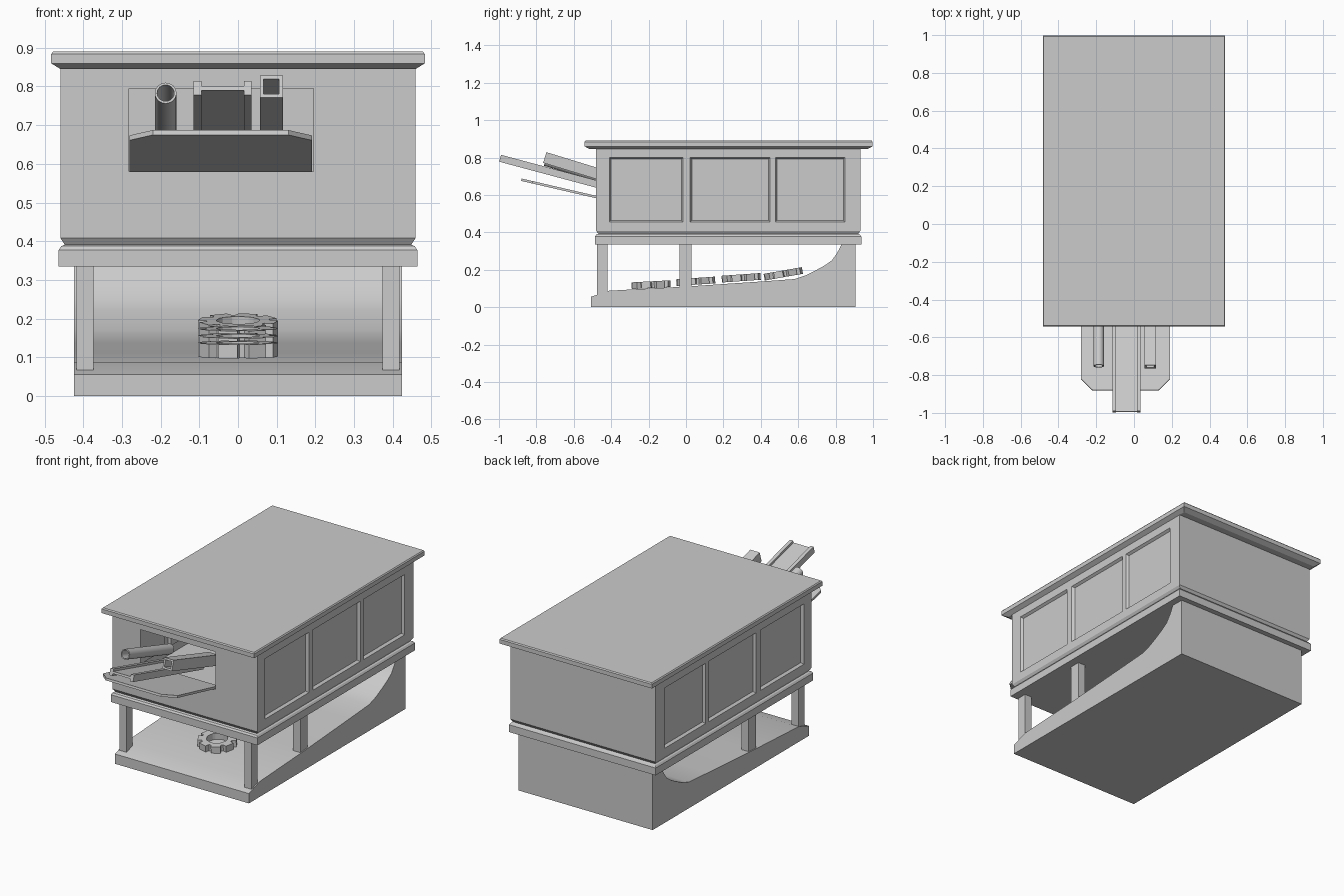
import bpy, bmesh, math
from mathutils import Matrix

if "Cube" in bpy.data.objects:
    bpy.data.objects.remove(bpy.data.objects["Cube"])

T, R = Matrix.Translation, Matrix.Rotation


def make(name, verts, faces, mat=Matrix()):
    me = bpy.data.meshes.new(name)
    me.from_pydata(verts, [], faces)
    bm = bmesh.new()
    bm.from_mesh(me)
    bmesh.ops.recalc_face_normals(bm, faces=bm.faces[:])
    bm.to_mesh(me)
    bm.free()
    ob = bpy.data.objects.new(name, me)
    bpy.context.collection.objects.link(ob)
    ob.matrix_world = mat
    return ob


def smooth(ob, deg=30):
    bpy.ops.object.select_all(action='DESELECT')
    ob.select_set(True)
    bpy.context.view_layer.objects.active = ob
    bpy.ops.object.shade_smooth_by_angle(angle=math.radians(deg))


def loft(name, rings, mat=Matrix()):
    """Closed solid through rings that have equal point counts."""
    n = len(rings[0])
    verts = [p for r in rings for p in r]
    faces = [(k * n + i, k * n + (i + 1) % n, (k + 1) * n + (i + 1) % n, (k + 1) * n + i)
             for k in range(len(rings) - 1) for i in range(n)]
    faces += [tuple(range(n)), tuple(range(len(verts) - n, len(verts)))]
    return make(name, verts, faces, mat)


def prism(name, pts, length, mat=Matrix()):
    return loft(name, [[(x, y, z) for x, y in pts] for z in (0, length)], mat)


def tube(name, outer, inner, length, mat):
    """Hollow extrusion between two matching outlines."""
    n = len(outer)
    rings = [(outer, 0), (outer, length), (inner, length), (inner, 0)]
    verts = [(x, y, z) for r, z in rings for x, y in r]
    faces = [(k * n + i, k * n + (i + 1) % n, (k + 1) % 4 * n + (i + 1) % n, (k + 1) % 4 * n + i)
             for k in range(4) for i in range(n)]
    return make(name, verts, faces, mat)


def rect(hx, y0, y1, z):
    return [(-hx, y0, z), (hx, y0, z), (hx, y1, z), (-hx, y1, z)]


def polar(r, degs):
    return [(r * math.cos(math.radians(a)), r * math.sin(math.radians(a))) for a in degs]


# Lid slab and the moulding band under the box
loft("lid", [rect(.459, -.515, .97, .845), rect(.483, -.543, .998, .86),
             rect(.483, -.543, .998, .884), rect(.478, -.538, .993, .89)])
loft("moulding", [rect(.464, -.487, .937, .335), rect(.464, -.487, .937, .377),
                  rect(.457, -.48, .93, .387), rect(.448, -.468, .92, .391),
                  rect(.459, -.48, .932, .408)])

# Hollow box: gridded walls, recessed side panels, open window in front
bm = bmesh.new()
panels = []
ZS = [.408, .455, .80, .847]


def wall(us, zs, to3d, window=None, recess=()):
    for i in range(len(us) - 1):
        for j in range(len(zs) - 1):
            if (i, j) == window:
                continue
            f = bm.faces.new([bm.verts.new(to3d(us[a], zs[b]))
                              for a, b in ((i, j), (i + 1, j), (i + 1, j + 1), (i, j + 1))])
            if (i, j) in recess:
                panels.append(f)


YS = [-.48, -.41, -.016, .022, .45, .478, .85, .932]
cells = [(1, 1), (3, 1), (5, 1)]
wall(YS, ZS, lambda u, z: (.459, u, z), recess=cells)
wall(YS[::-1], ZS, lambda u, z: (-.459, u, z), recess=cells)
wall([-.459, -.282, .195, .459], [.408, .58, .795, .847], lambda u, z: (u, -.48, z), window=(1, 1))
wall([.459, -.459], [.408, .847], lambda u, z: (u, .932, z))
bm.normal_update()
bmesh.ops.inset_individual(bm, faces=panels, thickness=.013, depth=-.014)
bmesh.ops.remove_doubles(bm, verts=bm.verts[:], dist=1e-4)
me = bpy.data.meshes.new("box_body")
bm.to_mesh(me)
bm.free()
bpy.context.collection.objects.link(bpy.data.objects.new("box_body", me))

# Sloped base that curves up at the back
profile = [(-.507, 0), (.907, 0), (.907, .335), (.832, .335), (.808, .29), (.78, .25), (.74, .222),
           (.69, .195), (.64, .17), (.58, .15), (.4, .137), (0, .11), (-.41, .088), (-.507, .056)]
side = Matrix(((0, 0, 1, -.424), (1, 0, 0, 0), (0, 1, 0, 0), (0, 0, 0, 1)))
smooth(prism("base", profile, .848, side))

# Posts, front and middle, on both sides
for s, sn in ((-1, "left"), (1, "right")):
    for y0, y1, yn in ((-.475, -.42, "front"), (-.034, .03, "middle")):
        xs = sorted((s * .373, s * .418))
        prism(f"{yn}_{sn}_post", [(xs[0], y0), (xs[1], y0), (xs[1], y1), (xs[0], y1)],
              .28, T((0, 0, .06)))

# Toothed rings lying on the slope
degs = [45 * t + d for t in range(8) for d in (-18, -14, 14, 18)]
root, tip = polar(.082, degs), polar(.104, degs)
gear = [tip[i] if i % 4 in (1, 2) else root[i] for i in range(len(degs))]
for k, (y, z, tilt) in enumerate(((-.187, .12, 3), (.052, .138, 4), (.295, .157, 4), (.52, .178, 10))):
    tube(f"toothed_ring_{k + 1}", gear, polar(.056, degs), .036,
         T((0, y, z)) @ R(math.radians(tilt), 4, 'X') @ R(math.radians(-15), 4, 'Z') @ T((0, 0, -.018)))


# Chutes sticking out of the window; local z runs back into the box
def chute(x, y, z, deg):
    return T((x, y, z)) @ R(-math.radians(90 + deg), 4, 'X')


circle = range(0, 360, 15)
smooth(tube("round_pipe", polar(.028, circle), polar(.022, circle), .42, chute(-.187, -.752, .783, 17)))
corners = (45, 135, 225, 315)
tube("square_pipe", polar(.042, corners), polar(.028, corners), .42, chute(.086, -.755, .80, 17))
rail = [(-.075, -.019), (-.055, -.019), (-.055, -.006), (.055, -.006), (.055, -.019), (.075, -.019)]
prism("channel", rail + [(x, -y) for x, y in rail[::-1]], .66, chute(-.04, -.994, .796, 15))

# Tilted tray with clipped corners
prism("tray", [(-.281, .03), (-.281, -.35), (-.22, -.412), (.13, -.412), (.191, -.35), (.191, .03)],
      .013, T((0, -.48, .582)) @ R(math.radians(-13), 4, 'X'))
